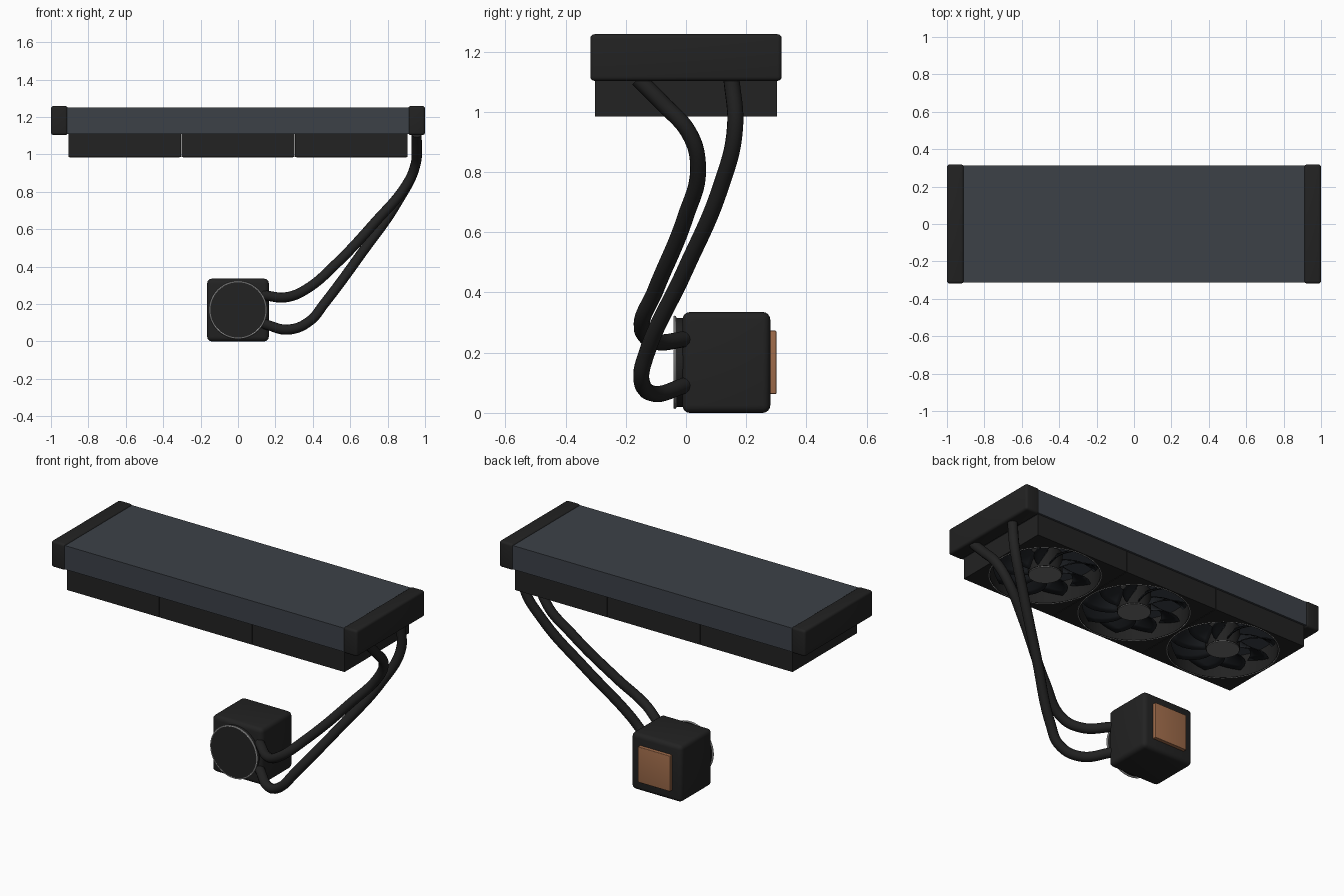
import bpy, bmesh
from math import sin, cos, pi, radians

cube = bpy.data.objects.get("Cube")
if cube:
    bpy.data.objects.remove(cube, do_unlink=True)


def material(name, rgb, rough=0.6):
    m = bpy.data.materials.new(name)
    m.use_nodes = True
    m.diffuse_color = (*rgb, 1)
    bsdf = m.node_tree.nodes["Principled BSDF"]
    bsdf.inputs["Base Color"].default_value = (*rgb, 1)
    bsdf.inputs["Roughness"].default_value = rough
    return m


BLACK = material("matte black", (0.016, 0.016, 0.016))
SLATE = material("slate grey", (0.045, 0.053, 0.064))
BLADE = material("blade black", (0.012, 0.014, 0.017))
GREY = material("hub grey", (0.16, 0.16, 0.16))
SILVER = material("silver", (0.6, 0.6, 0.6))
COPPER = material("copper", (0.35, 0.15, 0.07))


def finish(obj, name, mat, smooth=True):
    obj.name = name
    obj.data.materials.append(mat)
    if smooth:
        bpy.ops.object.select_all(action="DESELECT")
        obj.select_set(True)
        bpy.context.view_layer.objects.active = obj
        bpy.ops.object.shade_smooth_by_angle(angle=radians(35))
    return obj


def from_bmesh(bm, name, mat):
    bmesh.ops.recalc_face_normals(bm, faces=bm.faces)
    mesh = bpy.data.meshes.new(name)
    bm.to_mesh(mesh)
    bm.free()
    obj = bpy.data.objects.new(name, mesh)
    bpy.context.collection.objects.link(obj)
    return finish(obj, name, mat)


def box(name, lo, hi, mat, bevel=0):
    bm = bmesh.new()
    bmesh.ops.create_cube(bm, size=1)
    for v in bm.verts:
        v.co = [(a + b) / 2 + c * (b - a) for a, b, c in zip(lo, hi, v.co)]
    if bevel:
        bmesh.ops.bevel(bm, geom=bm.edges[:], offset=bevel, segments=4,
                        profile=0.5, affect="EDGES")
    return from_bmesh(bm, name, mat)


def disc(name, center, radius, depth, mat, rot=(0, 0, 0)):
    bpy.ops.mesh.primitive_cylinder_add(vertices=48, radius=radius, depth=depth,
                                        location=center, rotation=rot)
    return finish(bpy.context.object, name, mat)


def ring(name, center, radius, thick, mat, rot=(0, 0, 0)):
    bpy.ops.mesh.primitive_torus_add(major_radius=radius, minor_radius=thick,
                                     major_segments=64, minor_segments=8,
                                     location=center, rotation=rot)
    return finish(bpy.context.object, name, mat)


def fan_frame(name, cx, half, hole, z0, z1):
    # square block with a round opening, one quad strip per wall
    bm = bmesh.new()
    n = 64
    loops = []
    for outer, z in ((True, z0), (True, z1), (False, z1), (False, z0)):
        loop = []
        for i in range(n):
            c, s = cos(2 * pi * i / n), sin(2 * pi * i / n)
            r = half / max(abs(c), abs(s)) if outer else hole
            loop.append(bm.verts.new((cx + r * c, r * s, z)))
        loops.append(loop)
    for k in range(4):
        a, b = loops[k], loops[(k + 1) % 4]
        for i in range(n):
            j = (i + 1) % n
            bm.faces.new((a[i], a[j], b[j], b[i]))
    return from_bmesh(bm, name, BLACK)


def fan_blades(name, cx, z, count=9):
    # swept, pitched blades
    bm = bmesh.new()
    rows, cols = 6, 4
    for k in range(count):
        grid = []
        for i in range(rows + 1):
            t = i / rows
            r = 0.08 + 0.195 * t
            row = []
            for j in range(cols + 1):
                u = j / cols - 0.5
                a = 2 * pi * k / count + 0.45 * t * t + u * 0.55
                row.append(bm.verts.new((cx + r * cos(a), r * sin(a),
                                         z + u * (0.075 - 0.025 * t))))
            grid.append(row)
        for i in range(rows):
            for j in range(cols):
                bm.faces.new((grid[i][j], grid[i + 1][j],
                              grid[i + 1][j + 1], grid[i][j + 1]))
    obj = from_bmesh(bm, name, BLADE)
    solid = obj.modifiers.new("thickness", "SOLIDIFY")
    solid.thickness = 0.006
    solid.offset = 0
    return obj


def hose(name, points):
    curve = bpy.data.curves.new(name, "CURVE")
    curve.dimensions = "3D"
    curve.bevel_depth = 0.027
    curve.bevel_resolution = 4
    curve.resolution_u = 10
    curve.use_fill_caps = True
    spline = curve.splines.new("BEZIER")
    spline.bezier_points.add(len(points) - 1)
    for p, co in zip(spline.bezier_points, points):
        p.co = co
        p.handle_left_type = p.handle_right_type = "AUTO"
    obj = bpy.data.objects.new(name, curve)
    bpy.context.collection.objects.link(obj)
    bpy.ops.object.select_all(action="DESELECT")
    obj.select_set(True)
    bpy.context.view_layer.objects.active = obj
    bpy.ops.object.convert(target="MESH")
    return finish(bpy.context.object, name, BLACK)


# radiator core and end tanks
box("radiator_core", (-0.915, -0.313, 1.11), (0.915, 0.313, 1.25), SLATE)
for side, s in (("left", 1), ("right", -1)):
    x0, x1 = sorted((s * 0.91, s * 1.0))
    box(side + "_tank", (x0, -0.318, 1.103), (x1, 0.318, 1.258), BLACK, 0.014)

# three fans under the core
for i in (-1, 0, 1):
    cx = i * 0.606
    tag = ("right", "middle", "left")[i + 1]
    fan_frame(tag + "_fan_frame", cx, 0.3015, 0.288, 0.985, 1.11)
    fan_blades(tag + "_fan_blades", cx, 1.04)
    disc(tag + "_fan_motor", (cx, 0, 1.051), 0.09, 0.118, BLACK)
    disc(tag + "_fan_hub_cap", (cx, 0, 0.991), 0.087, 0.008, GREY)
    ring(tag + "_fan_ring", (cx, 0, 0.988), 0.293, 0.004, SILVER)

# pump block with round face, light ring and cold plate
FACE = (pi / 2, 0, 0)
box("pump_body", (-0.165, -0.012, 0), (0.165, 0.28, 0.335), BLACK, 0.025)
disc("pump_face", (0, -0.022, 0.168), 0.148, 0.026, BLACK, FACE)
ring("pump_ring", (0, -0.037, 0.168), 0.15, 0.005, SILVER, FACE)
disc("pump_face_plate", (0, -0.037, 0.168), 0.149, 0.008, BLACK, FACE)
box("cold_plate", (-0.105, 0.27, 0.063), (0.105, 0.3, 0.273), COPPER, 0.003)

# hoses from pump to left tank
hose("lower_hose", [(0.14, 0.0, 0.092), (0.28, -0.11, 0.064), (0.385, -0.148, 0.11),
                    (0.46, -0.13, 0.2), (0.66, -0.005, 0.47), (0.855, 0.115, 0.75),
                    (0.95, 0.163, 0.95), (0.955, 0.15, 1.12)])
hose("upper_hose", [(0.14, 0.0, 0.245), (0.27, -0.105, 0.238), (0.37, -0.147, 0.282),
                    (0.52, -0.1, 0.41), (0.745, -0.002, 0.65), (0.89, 0.04, 0.82),
                    (0.945, 0.01, 0.93), (0.955, -0.08, 1.03), (0.955, -0.16, 1.11)])
